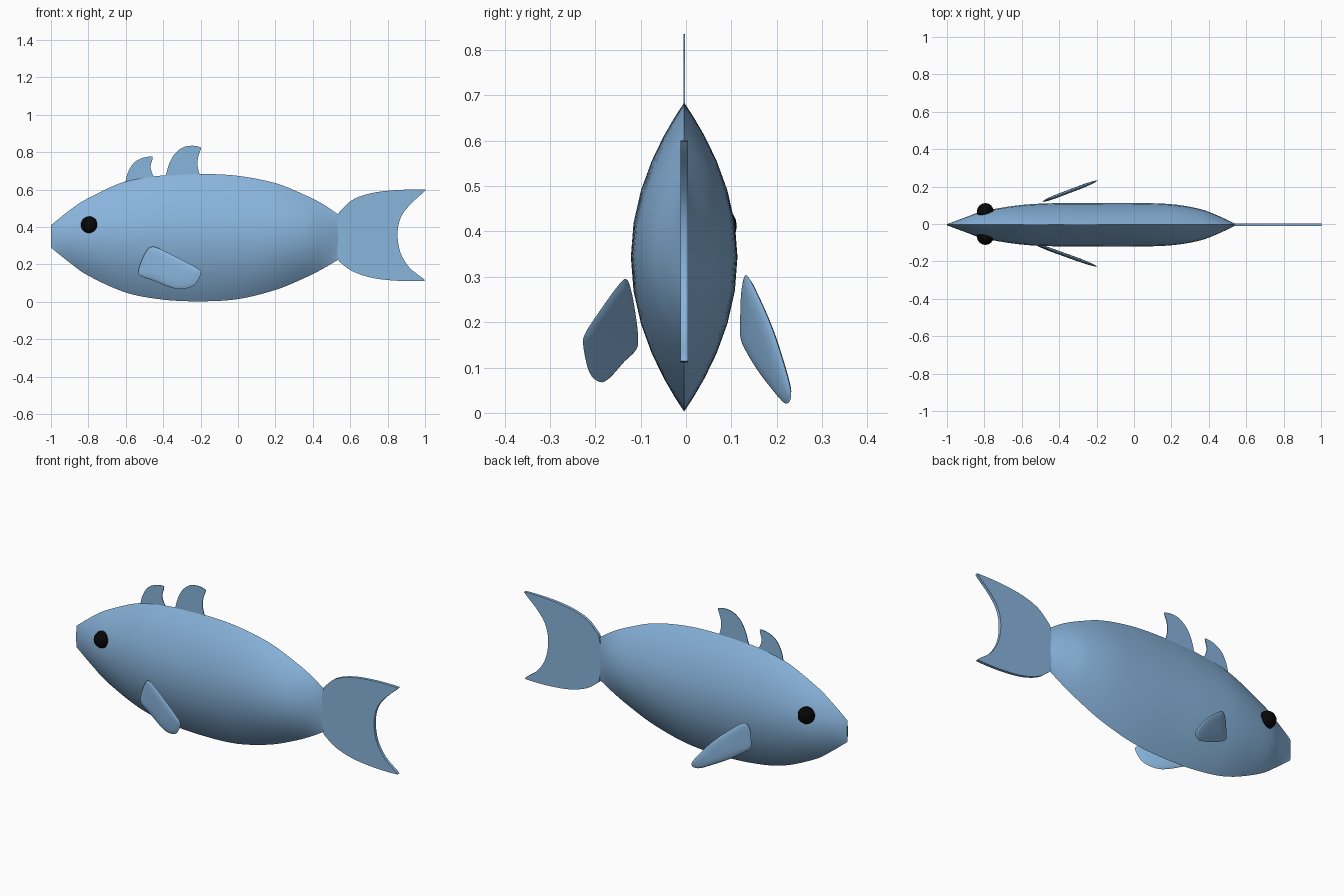
import bpy, bmesh, math
from mathutils import Vector

if "Cube" in bpy.data.objects:
    bpy.data.objects.remove(bpy.data.objects["Cube"], do_unlink=True)

MID = -0.004  # centre plane of the body


def material(name, colour):
    m = bpy.data.materials.new(name)
    m.use_nodes = True
    m.diffuse_color = colour
    m.node_tree.nodes["Principled BSDF"].inputs["Base Color"].default_value = colour
    return m


blue = material("soft blue", (0.25, 0.46, 0.72, 1))
black = material("eye black", (0.002, 0.002, 0.002, 1))


def smooth_path(points, steps, closed):
    """Catmull-Rom curve through points of any dimension."""
    pts = [Vector(p) for p in points]
    n = len(pts)
    pick = (lambda i: pts[i % n]) if closed else (lambda i: pts[max(0, min(n - 1, i))])
    out = []
    for i in range(n if closed else n - 1):
        a, b, c, d = (pick(i + k) for k in (-1, 0, 1, 2))
        for s in range(steps):
            t = s / steps
            out.append(b + (c - a) * t / 2 + (a * 2 - b * 5 + c * 4 - d) * t * t / 2
                       + (b * 3 - a - c * 3 + d) * t ** 3 / 2)
    return out if closed else out + [pts[-1]]


def finish(name, bm, mat, angle=40):
    bmesh.ops.recalc_face_normals(bm, faces=bm.faces)
    mesh = bpy.data.meshes.new(name)
    bm.to_mesh(mesh)
    bm.free()
    mesh.materials.append(mat)
    ob = bpy.data.objects.new(name, mesh)
    bpy.context.collection.objects.link(ob)
    bpy.ops.object.select_all(action="DESELECT")
    ob.select_set(True)
    bpy.context.view_layer.objects.active = ob
    bpy.ops.object.shade_smooth_by_angle(angle=math.radians(angle))
    return ob


def skin(bm, rings):
    for r, q in zip(rings, rings[1:]):
        for j in range(len(r)):
            k = (j + 1) % len(r)
            bm.faces.new((r[j], r[k], q[k], q[j]))


def build_body():
    # Stations: x, belly height, back height, half width
    stations = [(-1, .29, .41, .003), (-.9, .21, .49, .04), (-.8, .14, .555, .074),
                (-.6, .05, .645, .106), (-.4, .012, .676, .116), (-.2, .003, .684, .117),
                (0, .015, .674, .117), (.2, .064, .635, .11), (.35, .125, .575, .085),
                (.45, .175, .525, .048), (.54, .228, .465, .006)]
    bm = bmesh.new()
    rings, half = [], 14
    for x, low, high, w in smooth_path(stations, 5, False):
        ring = []
        for j in range(2 * half):
            a = math.pi * j / half
            side = 1 if j < half else -1
            t = math.cos(a)
            y = side * w * (1 - t * t)
            ring.append(bm.verts.new((x, MID + y, (low + high) / 2 + t * (high - low) / 2)))
        rings.append(ring)
    skin(bm, rings)
    bm.faces.new(rings[0])
    bm.faces.new(rings[-1])
    finish("body", bm, blue)


def plate_fin(name, outline, half_thick, rim):
    """Upright thin fin with a softened rim."""
    bm = bmesh.new()
    path = smooth_path([(x, z, 0) for x, z in outline], 5, True)
    edge = [bm.verts.new((p.x, MID, p.y)) for p in path]
    for side in (-1, 1):
        face = bm.faces.new(edge if side < 0 else edge[::-1])
        bmesh.ops.inset_region(bm, faces=[face], thickness=rim, depth=half_thick,
                               use_boundary=True)
        for v in face.verts:
            v.co.y = MID + side * half_thick
    finish(name, bm, blue, 60)


def side_fin(name, outline, side, start, slope):
    """Cushion-shaped fin that swings outward towards the rear."""
    path = smooth_path([(x, z, 0) for x, z in outline], 4, True)
    mid = sum(path, Vector((0, 0, 0))) / len(path)
    bm = bmesh.new()

    def point(p, bulge):
        return bm.verts.new((p.x, side * (start + (p.x + .5) * slope) + bulge, p.y))

    rings = []
    for s, b in ((.5, -.01), (.8, -.0075), (.94, -.004), (1, 0),
                 (.94, .004), (.8, .0075), (.5, .01)):
        rings.append([point(mid.lerp(p, s), b) for p in path])
    skin(bm, rings)
    bm.faces.new(rings[0])
    bm.faces.new(rings[-1])
    finish(name, bm, blue, 60)


build_body()

plate_fin("tail_fin",
          [(.535, .235), (.53, .35), (.535, .46), (.56, .5), (.62, .55), (.72, .583), (.85, .598),
           (.985, .6), (.995, .59), (.92, .52), (.87, .45), (.853, .36), (.87, .26),
           (.92, .18), (.993, .122), (.98, .112), (.85, .113), (.72, .128), (.62, .16),
           (.56, .2)], .008, .006)
plate_fin("front_back_fin",
          [(-.605, .6), (-.6, .65), (-.585, .7), (-.555, .745), (-.51, .77), (-.463, .777),
           (-.457, .767), (-.467, .725), (-.46, .69), (-.44, .65), (-.45, .62)], .002, .002)
plate_fin("rear_back_fin",
          [(-.39, .63), (-.382, .69), (-.365, .745), (-.335, .795), (-.29, .828), (-.24, .835),
           (-.203, .828), (-.198, .818), (-.214, .77), (-.215, .72), (-.203, .67),
           (-.21, .64)], .002, .002)

side_fin("right_side_fin",
         [(-.533, .16), (-.52, .21), (-.49, .272), (-.46, .295), (-.41, .28), (-.3, .225),
          (-.215, .178), (-.198, .15), (-.235, .09), (-.3, .068), (-.36, .077),
          (-.45, .113), (-.518, .137)], -1, .118, .36)
side_fin("left_side_fin",
         [(-.488, .17), (-.487, .23), (-.48, .28), (-.455, .304), (-.4, .268), (-.31, .19),
          (-.24, .11), (-.198, .05), (-.203, .026), (-.235, .022), (-.29, .045),
          (-.38, .09), (-.455, .137)], 1, .116, .38)

# Eyes
for label, side in (("right", -1), ("left", 1)):
    bm = bmesh.new()
    bmesh.ops.create_uvsphere(bm, u_segments=16, v_segments=10, radius=.045)
    bmesh.ops.translate(bm, verts=bm.verts, vec=(-.795, side * .067, .412))
    finish(label + "_eye", bm, black)
